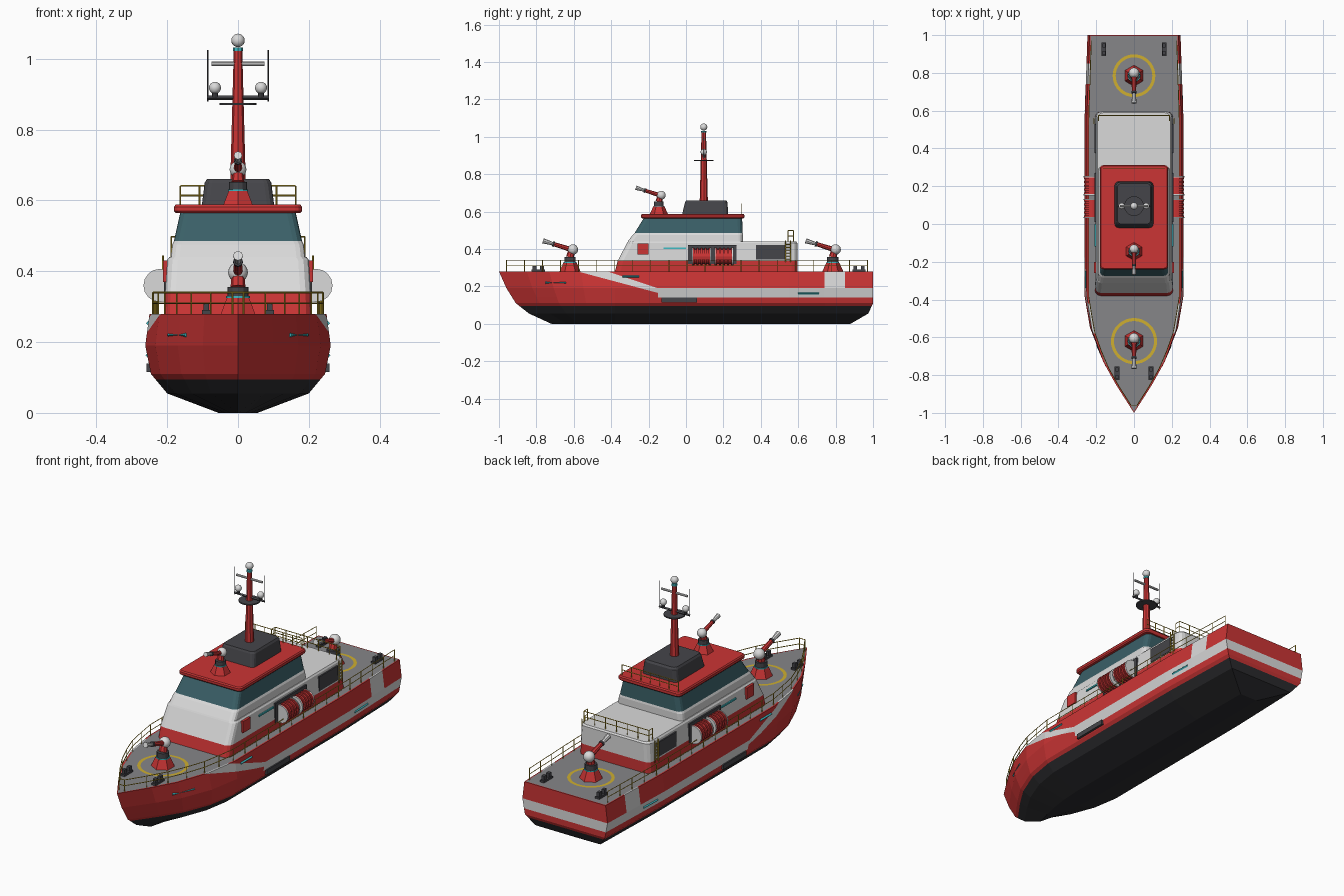
import bpy, bmesh
from math import pi
from mathutils import Vector, Matrix
from mathutils.bvhtree import BVHTree

if "Cube" in bpy.data.objects:
    bpy.data.objects.remove(bpy.data.objects["Cube"], do_unlink=True)


def material(name, r, g, b):
    m = bpy.data.materials.new(name)
    m.use_nodes = True
    m.diffuse_color = (r, g, b, 1)
    node = next(n for n in m.node_tree.nodes if n.type == 'BSDF_PRINCIPLED')
    node.inputs["Base Color"].default_value = (r, g, b, 1)
    return m


RED = material("red paint", .6, .035, .035)
WHITE = material("white paint", .7, .7, .7)
BLACK = material("black bottom paint", .025, .025, .028)
DARK = material("dark grey metal", .06, .06, .068)
GREY = material("deck grey", .24, .24, .25)
GLASS = material("window glass", .042, .115, .135)
TEAL = material("bright teal", .05, .5, .55)
YELLOW = material("yellow paint", .62, .43, .03)
SIDES = (-1, 1)


def finish(name, bm, *mats, smooth=False):
    me = bpy.data.meshes.new(name)
    for f in bm.faces:
        f.smooth = smooth
    bm.to_mesh(me)
    bm.free()
    for m in mats:
        me.materials.append(m)
    ob = bpy.data.objects.new(name, me)
    bpy.context.collection.objects.link(ob)
    return ob


def box(bm, x0, x1, y0, y1, z0, z1):
    mid = Matrix.Translation(((x0 + x1) / 2, (y0 + y1) / 2, (z0 + z1) / 2))
    size = Matrix.Diagonal((abs(x1 - x0), y1 - y0, z1 - z0, 1))
    bmesh.ops.create_cube(bm, size=1, matrix=mid @ size)


def tube(bm, a, b, r0, r1=None, n=6):
    a, b = Vector(a), Vector(b)
    rot = (b - a).to_track_quat('Z', 'Y').to_matrix().to_4x4()
    bmesh.ops.create_cone(bm, cap_ends=True, segments=n, radius1=r0, radius2=r0 if r1 is None else r1,
                          depth=(b - a).length, matrix=Matrix.Translation((a + b) / 2) @ rot)


def balls(name, mat, spots, r):
    bm = bmesh.new()
    for p in spots:
        bmesh.ops.create_uvsphere(bm, u_segments=16, v_segments=10, radius=r, matrix=Matrix.Translation(p))
    finish(name, bm, mat, smooth=True)


def tubes(name, mat, *specs):
    bm = bmesh.new()
    for s in specs:
        tube(bm, *s)
    return finish(name, bm, mat)


def side_boxes(name, mat, *specs):
    """Boxes given for the left side and repeated on the right."""
    bm = bmesh.new()
    for s in SIDES:
        for x0, x1, *rest in specs:
            box(bm, s * x0, s * x1, *rest)
    finish(name, bm, mat)


def loft(name, rings, radius, mats, bands=None):
    """Stack of round-cornered rectangles (z, half width, front y, back y)."""
    bm = bmesh.new()
    loops = []
    for z, hx, y0, y1 in rings:
        loop = []
        corners = ((hx, y1, 0), (-hx, y1, 1), (-hx, y0, 2), (hx, y0, 3))
        for x, y, q in corners:
            c = Vector((x - radius * (1 if x > 0 else -1), y - radius * (1 if y == y1 else -1), z))
            for k in range(4):
                loop.append(bm.verts.new(c + Matrix.Rotation(q * pi / 2 + k * pi / 6, 3, 'Z') @ Vector((radius, 0, 0))))
        loops.append(loop)
    n = len(loops[0])
    for j in range(len(loops) - 1):
        for i in range(n):
            f = bm.faces.new((loops[j][i], loops[j][(i + 1) % n], loops[j + 1][(i + 1) % n], loops[j + 1][i]))
            f.material_index = bands[j] if bands else 0
    bm.faces.new(loops[0][::-1])
    bm.faces.new(loops[-1]).material_index = bands[-1] if bands else 0
    return finish(name, bm, *mats)


# Hull: levels are (z, half width, stem y, stern y)
LEVELS = ((0, .055, -.72, .88), (.055, .2, -.84, .975), (.11, .246, -.91, 1), (.19, .262, -.96, 1), (.28, .25, -1, 1))
BOW = ((0, 0), (.24, .38), (.435, .65), (.71, .89), (1, 1))
SHOULDER, QUARTER, DECK = -.38, .55, .28


def outline(level):
    z, w, stem, stern = level
    pts = [(w * f, stem + (SHOULDER - stem) * s, z) for s, f in BOW]
    return pts + [(w, QUARTER, z), (w * .94, stern, z)]


bm = bmesh.new()
grid = {s: [[bm.verts.new((s * x, y, z)) for x, y, z in outline(l)] for l in LEVELS] for s in SIDES}
for j in range(len(LEVELS) - 1):
    for s in SIDES:
        a, b = grid[s][j], grid[s][j + 1]
        for i in range(len(a) - 1):
            bm.faces.new((a[i], a[i + 1], b[i + 1], b[i]))
    bm.faces.new((grid[1][j][-1], grid[-1][j][-1], grid[-1][j + 1][-1], grid[1][j + 1][-1]))
bm.faces.new(grid[-1][0] + grid[1][0][:0:-1])
deck = bm.faces.new(grid[1][-1] + grid[-1][-1][:0:-1])
bmesh.ops.remove_doubles(bm, verts=bm.verts[:], dist=.0001)
bmesh.ops.recalc_face_normals(bm, faces=bm.faces[:])
deck = max(bm.faces, key=lambda f: f.calc_center_median().z)
bmesh.ops.inset_individual(bm, faces=[deck], thickness=.008)
deck.material_index = 3
hull_tree = BVHTree.FromBMesh(bm)

# Painted bands on the hull are cut along planes
LOW, HIGH = ((-.58, .28), (-.15, .165)), ((-.42, .28), (-.15, .19))


def above(line, y, z):
    (y0, z0), (y1, z1) = line
    return z > z0 + (z1 - z0) * (y - y0) / (y1 - y0)


cuts = [((0, 0, z), (0, 0, 1)) for z in (.095, .14, .19)] + [((0, y, 0), (0, 1, 0)) for y in (-.15, .74, .85)]
cuts += [((0, *a), (0, b[1] - a[1], a[0] - b[0])) for a, b in (LOW, HIGH)]
for co, no in cuts:
    bmesh.ops.bisect_plane(bm, geom=bm.verts[:] + bm.edges[:] + bm.faces[:], plane_co=co, plane_no=no)
for f in bm.faces:
    if f.material_index == 3:
        continue
    _, y, z = f.calc_center_median()
    band = y > -.15 and .14 < z < .19
    slash = y < -.15 and above(LOW, y, z) and not above(HIGH, y, z)
    patch = .74 < y < .85 and z > .19
    f.material_index = 2 if z < .095 else 1 if band or slash or patch else 0
finish("hull", bm, RED, WHITE, BLACK, GREY)

# Teal strips and dark vents on the sides
bm = bmesh.new()
for s in SIDES:
    for y0, y1, z in ((-.75, -.64, .22), (-.34, -.25, .253), (.6, .71, .163)):
        ends = [hull_tree.ray_cast(Vector((s, y, z)), Vector((-s, 0, 0)))[0] for y in (y0, y1)]
        tube(bm, *ends, .006, .006, 4)
    box(bm, s * .19, s * .208, -.12, 0, .4, .408)
finish("teal_strips", bm, TEAL)
side_boxes("hull_vents", DARK, (.235, .259, -.13, .06, .115, .14))

# Superstructure
loft("deckhouse", ((DECK, .207, -.38, .595), (.337, .206, -.365, .595), (.432, .2, -.315, .595), (.44, .194, -.31, .589)),
     .03, (RED, WHITE), (0, 1, 1, 1))
loft("bridge", ((.44, .19, -.312, .305), (.475, .186, -.285, .305), (.485, .181, -.275, .303), (.566, .163, -.225, .3)),
     .025, (WHITE, GLASS), (0, 0, 1, 1))
loft("bridge_roof", ((.564, .176, -.235, .308), (.57, .181, -.24, .312), (.582, .181, -.24, .312), (.588, .176, -.235, .307)), .02, (RED,))
loft("mast_housing", ((.588, .102, -.02, .225), (.65, .094, -.005, .222), (.66, .088, 0, .215)), .02, (DARK,))
side_boxes("side_recesses_and_doors", DARK, (.19, .209, .01, .27, .32, .42), (.19, .208, .375, .53, .345, .42))
side_boxes("equipment_lockers", RED, (.185, .212, -.26, -.2, .37, .43))

# Hose reels
reds, caps = bmesh.new(), bmesh.new()
for s in SIDES:
    for y0, y1 in ((.035, .13), (.155, .25)):
        x, z = s * .22, .36
        tube(reds, (x, y0, z), (x, y1, z), .039, .039, 16)
        step = (y1 - y0) / 9
        for k in range(0, 9, 2):
            tube(reds, (x, y0 + k * step, z), (x, y0 + (k + 1) * step, z), .046, .046, 16)
        for y in (y0, y1):
            tube(caps, (x, y - .003, z), (x, y + .003, z), .047, .047, 16)
finish("hose_reels", reds, RED)
finish("reel_flanges", caps, WHITE)

# Mast
MY = .095
tubes("mast", RED, ((0, MY, .65), (0, MY, 1.025), .022, .012, 8))
tubes("mast_collar", TEAL, ((0, MY, 1.022), (0, MY, 1.032), .014, .014, 8))
balls("mast_dome", WHITE, [(0, MY, 1.052)], .019)
tubes("radar_bar", WHITE, ((-.075, MY, .986), (.075, MY, .986), .006, .006, 8))
tubes("mast_platform", DARK, ((0, MY, .869), (0, MY, .875), .052, .052, 20),
      ((-.087, MY, .89), (.087, MY, .89), .006, .006, 4),
      *[((s * .085, MY, .88), (s * .085, MY, 1.025), .002, .002, 4) for s in SIDES],
      *[((s * .065, MY, .89), (s * .065, MY, .91), .008, .008, 8) for s in SIDES])
balls("antenna_domes", WHITE, [(s * .065, MY, .918) for s in SIDES], .017)


# Water cannons
def cannon(name, y, z, s):
    def at(dy, dz, dx=0):
        return (dx * s, y + dy * s, z + dz * s)
    tubes(name + "_base", RED, (at(0, 0), at(0, .045), .056 * s, .036 * s, 6))
    tubes(name + "_collar", TEAL, (at(0, .045), at(0, .05), .034 * s, .034 * s, 12))
    tubes(name + "_turntable", DARK, (at(0, .05), at(0, .076), .03 * s, .03 * s, 12))
    tubes(name + "_barrel", RED, (at(0, .076), at(.008, .11), .021 * s, .018 * s, 8),
          (at(.012, .115), at(-.09, .147), .014 * s, .011 * s, 8))
    balls(name + "_joint", WHITE, [at(.015, .117)], .028 * s)
    tubes(name + "_ring", DARK, (at(-.083, .145), at(-.093, .148), .014 * s, .014 * s, 8))
    tubes(name + "_nozzle", WHITE, (at(-.093, .148), at(-.145, .164), .009 * s, .014 * s, 8))


cannon("bow_cannon", -.62, DECK, 1)
cannon("stern_cannon", .785, DECK, 1)
cannon("roof_cannon", -.145, .588, .85)

# Painted deck circles
for name, y, r in (("bow_circle", -.62, .122), ("stern_circle", .785, .113)):
    bm = bmesh.new()
    inner, outer = [bmesh.ops.create_circle(bm, segments=40, radius=k, matrix=Matrix.Translation((0, y, DECK + .002)))["verts"]
                    for k in (r - .016, r)]
    for i in range(40):
        k = (i + 1) % 40
        bm.faces.new((inner[i], outer[i], outer[k], inner[k]))
    bmesh.ops.recalc_face_normals(bm, faces=bm.faces[:])
    if bm.faces[:][0].normal.z < 0:
        bmesh.ops.reverse_faces(bm, faces=bm.faces[:])
    finish(name, bm, YELLOW)

# Mooring bollards
bollards = []
for x, y in ((.09, -.79), (.16, .925)):
    bollards += [(x - .012, x + .012, y - .036, y + .036, DECK, DECK + .01)]
    bollards += [(x - .008, x + .008, y + d - .01, y + d + .01, DECK, DECK + .032) for d in (-.02, .02)]
side_boxes("bollards", DARK, *bollards)


# Railings
def railing(name, pts, heights, r=.0022):
    bm = bmesh.new()
    for p in pts:
        tube(bm, p, Vector(p) + Vector((0, 0, heights[-1])), r, r, 4)
    for a, b in zip(pts, pts[1:]):
        for h in heights:
            up = Vector((0, 0, h))
            tube(bm, Vector(a) + up, Vector(b) + up, r, r, 4)
    finish(name, bm, YELLOW)


def deck_half(y):
    edge = outline(LEVELS[-1])
    for (xa, ya, _), (xb, yb, _) in zip(edge, edge[1:]):
        if y <= yb:
            return xa + (xb - xa) * (y - ya) / (yb - ya)


half = [(y, deck_half(y) - .01) for y in [-.96 + .0965 * i for i in range(21)]]
railing("deck_railing", [(-x, y, DECK) for y, x in half[::-1]] + [(x, y, DECK) for y, x in half], (.03, .06))
across = [-1 + i / 3 for i in range(7)]
railing("bridge_roof_railing", [(x * .163, .295, .587) for x in across], (.027, .054))
railing("deckhouse_railing", [(-.188, .545, .44)] + [(x * .188, .575, .44) for x in across] + [(.188, .545, .44)], (.03, .058))

# Side ladders
ladders = []
for s in SIDES:
    x = s * .212
    ladders += [((x, y, .33), (x, y, .445), .003, .003, 4) for y in (.532, .558)]
    ladders += [((x, .532, .345 + .016 * k), (x, .558, .345 + .016 * k), .0025, .0025, 4) for k in range(6)]
tubes("side_ladders", YELLOW, *ladders)
